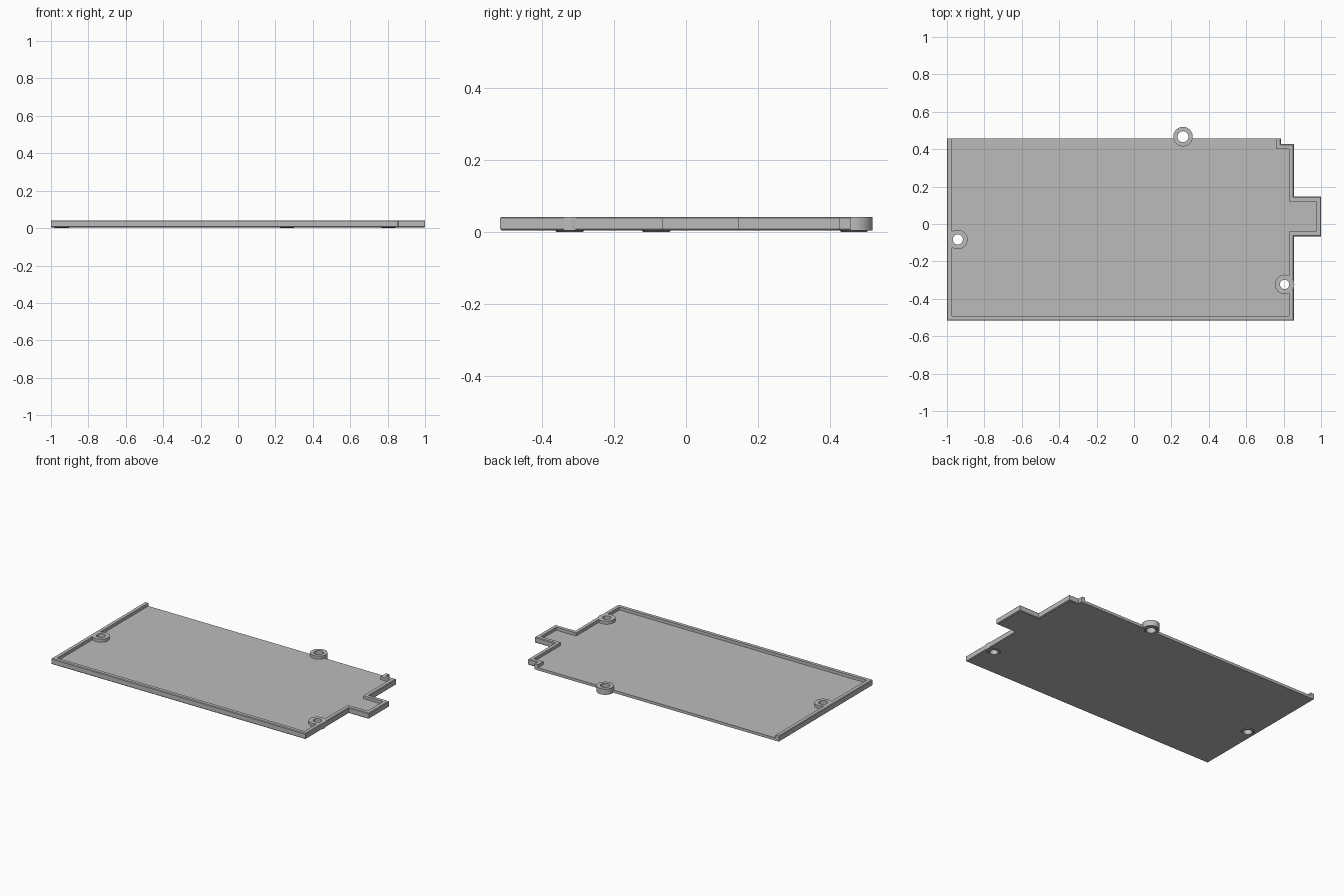
import bpy, bmesh, math
from mathutils import Vector

if "Cube" in bpy.data.objects:
    bpy.data.objects.remove(bpy.data.objects["Cube"])

grey = bpy.data.materials.new("plain grey")
grey.use_nodes = True
GREY = (0.5, 0.5, 0.5, 1)
grey.diffuse_color = GREY
grey.node_tree.nodes["Principled BSDF"].inputs["Base Color"].default_value = GREY

BASE, FLOOR, TOP = 0.004, 0.022, 0.042
CHAMFER, WALL = 0.004, 0.026

# Walled outline, running counter-clockwise from the open back edge
OUTLINE = [Vector(p) for p in (
    (-1, 0.457), (-1, -0.517), (0.855, -0.517), (0.855, -0.066),
    (1, -0.066), (1, 0.147), (0.855, 0.147), (0.855, 0.427),
    (0.785, 0.427), (0.785, 0.457))]


def offset(path, d):
    """Shift an open right-angled path inward by d, with mitred corners."""
    sides = [(b - a).normalized() for a, b in zip(path, path[1:])]
    normals = [Vector((-s.y, s.x)) for s in sides]
    moved = []
    for i, p in enumerate(path):
        if 0 < i < len(path) - 1:
            shift = normals[i - 1] + normals[i]
        else:
            shift = normals[min(i, len(normals) - 1)]
        moved.append(p + shift * d)
    return moved


def finish(name, bm):
    bmesh.ops.recalc_face_normals(bm, faces=bm.faces)
    mesh = bpy.data.meshes.new(name)
    bm.to_mesh(mesh)
    bm.free()
    mesh.materials.append(grey)
    obj = bpy.data.objects.new(name, mesh)
    bpy.context.collection.objects.link(obj)
    return obj


def loft(name, rings, close_profile=False, close_ring=True, caps=True):
    """Skin between rings of points."""
    bm = bmesh.new()
    rows = [[bm.verts.new(p) for p in ring] for ring in rings]
    pairs = list(zip(rows, rows[1:]))
    if close_profile:
        pairs.append((rows[-1], rows[0]))
    n = len(rows[0])
    for a, b in pairs:
        for i in range(n if close_ring else n - 1):
            j = (i + 1) % n
            bm.faces.new((a[i], a[j], b[j], b[i]))
    if caps and close_profile:
        bm.faces.new([r[0] for r in rows])
        bm.faces.new([r[-1] for r in rows])
    elif caps:
        bm.faces.new(rows[0])
        bm.faces.new(rows[-1])
    return finish(name, bm)


def path_rings(profile):
    return [[(p.x, p.y, z) for p in offset(OUTLINE, d)] for d, z in profile]


def circle(x, y, r, z, n=48):
    return [(x + r * math.cos(math.tau * i / n),
             y + r * math.sin(math.tau * i / n), z) for i in range(n)]


# Floor plate with chamfered lower rim
floor = loft("floor_plate", path_rings(
    [(CHAMFER, BASE), (0, BASE + CHAMFER), (0, FLOOR)]))

# Rim wall on every side but the back
loft("rim_wall", path_rings(
    [(0, FLOOR), (0, TOP - CHAMFER), (CHAMFER, TOP), (WALL, TOP), (WALL, FLOOR)]),
    close_profile=True, close_ring=False)

# Screw bosses, each with a through hole and a small lip underneath
for name, x, y, hole in (("back_boss", 0.262, 0.467, 0.029),
                         ("right_side_boss", -0.942, -0.083, 0.027),
                         ("left_side_boss", 0.805, -0.323, 0.025)):
    profile = [(hole, 0), (0.036, 0), (0.04, BASE), (0.052, BASE),
               (0.052, TOP), (hole, TOP)]
    boss = loft(name, [circle(x, y, r, z) for r, z in profile],
                close_profile=True, caps=False)
    bpy.ops.object.select_all(action='DESELECT')
    boss.select_set(True)
    bpy.context.view_layer.objects.active = boss
    bpy.ops.object.shade_smooth_by_angle(angle=math.radians(30))

    # Opening in the floor, hidden inside the boss
    cutter = loft(name + "_cutter", [circle(x, y, 0.04, z) for z in (-0.1, 0.1)])
    cutter.hide_render = True
    cutter.hide_viewport = True
    cutter.display_type = 'WIRE'
    cut = floor.modifiers.new(name + "_opening", 'BOOLEAN')
    cut.operation = 'DIFFERENCE'
    cut.solver = 'EXACT'
    cut.object = cutter
